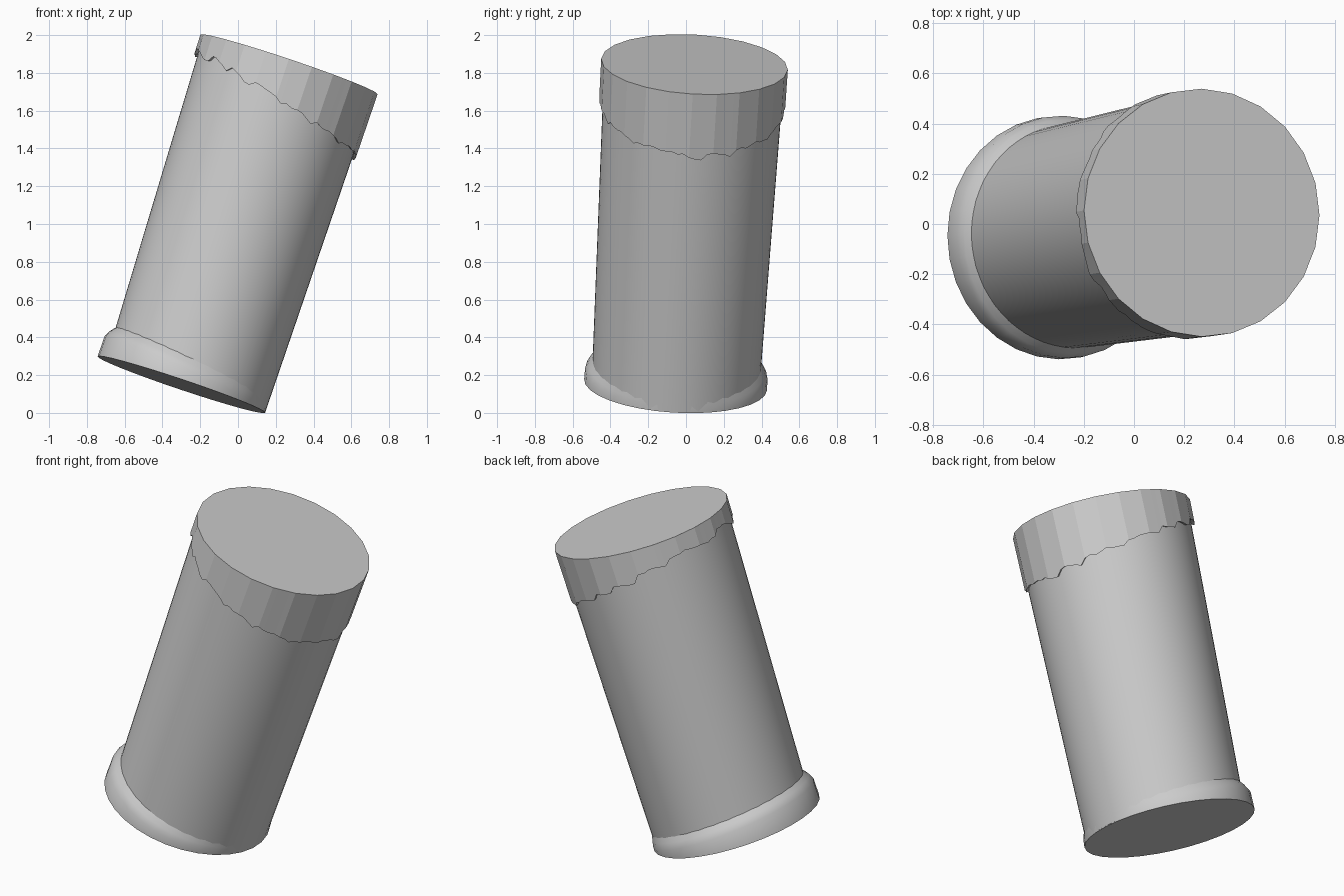
import bpy, bmesh, random
from math import sin, cos, pi, radians
from mathutils import Vector

random.seed(4)
old = bpy.data.objects.get("Cube")
if old:
    bpy.data.objects.remove(old, do_unlink=True)

grey = bpy.data.materials.new("plain grey")
grey.use_nodes = True
COLOUR = (0.6, 0.6, 0.6, 1)
grey.diffuse_color = COLOUR
grey.node_tree.nodes["Principled BSDF"].inputs["Base Color"].default_value = COLOUR

# Leaning axis and the two directions across it
BASE = Vector((-0.30, -0.055, 0.15))
TOP = Vector((0.27, 0.045, 1.845))
LENGTH = (TOP - BASE).length
W = (TOP - BASE).normalized()
U = (Vector((1, 0, 0)) - W * W.x).normalized()
V = W.cross(U)


def place(a, b, h):
    return BASE + U * a + V * b + W * h


def loft(name, count, rings, smooth):
    """Bridge ring functions (angle, index) -> (a, b, h), closing both ends."""
    bm = bmesh.new()
    loops = []
    for ring in rings:
        loops.append([bm.verts.new(place(*ring(2 * pi * i / count, i)))
                      for i in range(count)])
    for low, high in zip(loops, loops[1:]):
        for i in range(count):
            j = (i + 1) % count
            bm.faces.new((low[i], low[j], high[j], high[i]))
    bm.faces.new(loops[0][::-1])
    bm.faces.new(loops[-1])
    mesh = bpy.data.meshes.new(name)
    bm.to_mesh(mesh)
    bm.free()
    mesh.materials.append(grey)
    obj = bpy.data.objects.new(name, mesh)
    bpy.context.collection.objects.link(obj)
    if smooth:
        bpy.ops.object.select_all(action="DESELECT")
        obj.select_set(True)
        bpy.context.view_layer.objects.active = obj
        bpy.ops.object.shade_smooth_by_angle(angle=radians(50))
    return obj


# Shaft: widens slightly upwards, set off to one side at the foot
def shaft_ring(t):
    r = 0.444 + 0.034 * t
    return lambda q, i: (0.024 * (1 - t) + r * cos(q), r * sin(q), LENGTH * t)


loft("shaft", 64, [shaft_ring(t) for t in (0.002, 0.33, 0.66, 0.98)], True)


# Foot flange: tall on one side, fading into the shaft on the other
def foot_ring(blend, rise, lean):
    def ring(q, i):
        a = (1 - blend) * 0.468 * cos(q) + blend * (0.024 + 0.442 * cos(q))
        b = ((1 - blend) * 0.485 + blend * 0.442) * sin(q)
        return a, b, rise - lean * cos(q)
    return ring


loft("foot_flange", 32, [foot_ring(0, 0, 0), foot_ring(0.03, 0.062, 0.054),
                         foot_ring(0.4, 0.095, 0.055),
                         foot_ring(1, 0.13, 0.055)], True)

# Cap: faceted rim with a slanting, ragged lower edge
SIDES, SPLIT = 24, 4
COUNT = SIDES * SPLIT
ragged = []
drop = 0
for k in range(COUNT):
    drop = drop + 0.009 if random.random() < 0.72 else -0.014
    ragged.append(min(drop, 0.02) + random.uniform(-0.005, 0.005))


def cap_ring(radius, edge, lift=0):
    def ring(q, i):
        facet = (q % (2 * pi / SIDES)) - pi / SIDES
        r = radius * cos(pi / SIDES) / cos(facet)
        depth = (0.222 + 0.13 * cos(q) + ragged[i] - lift) if edge else 0
        return r * cos(q), r * sin(q), LENGTH - depth
    return ring


loft("cap", COUNT, [cap_ring(0.46, True, 0.012), cap_ring(0.493, True),
                    cap_ring(0.495, False)], False)
